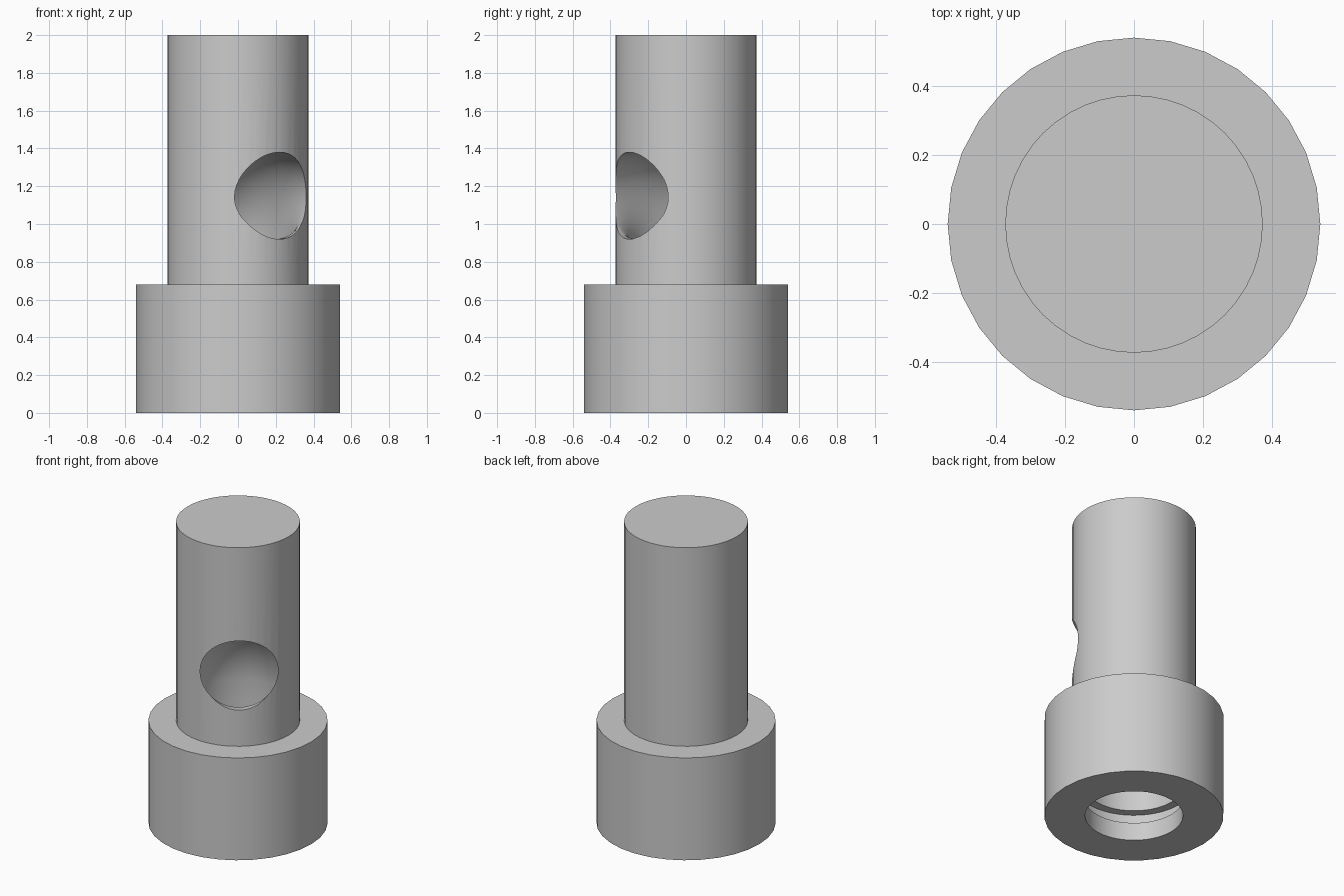
import bpy
import bmesh
from math import sin, cos, pi, radians
from mathutils import Vector

cube = bpy.data.objects.get("Cube")
if cube:
    bpy.data.objects.remove(cube)

grey = bpy.data.materials.new("plain_grey")
grey.use_nodes = True
colour = (0.6, 0.6, 0.6, 1)
grey.diffuse_color = colour
grey.node_tree.nodes["Principled BSDF"].inputs["Base Color"].default_value = colour

UP = Vector((0, 0, 1))
OUT = Vector((cos(radians(-53.7)), sin(radians(-53.7)), 0))  # side outlet direction
SIDE = UP.cross(OUT)


def loft(name, rings, sides, across, along):
    """Closed skin through rings of (centre, radius, tilt)."""
    bm = bmesh.new()
    loops = []
    for centre, radius, tilt in rings:
        lean = across * cos(tilt) - UP * sin(tilt)
        loops.append([bm.verts.new(centre + radius * (
            lean * cos(2 * pi * i / sides) + along * sin(2 * pi * i / sides)))
            for i in range(sides)])
    for a, b in zip(loops, loops[1:]):
        for i in range(sides):
            j = (i + 1) % sides
            bm.faces.new((a[i], a[j], b[j], b[i]))
    bm.faces.new(loops[0][::-1])
    bm.faces.new(loops[-1])
    bmesh.ops.recalc_face_normals(bm, faces=bm.faces)
    mesh = bpy.data.meshes.new(name)
    bm.to_mesh(mesh)
    bm.free()
    mesh.materials.append(grey)
    obj = bpy.data.objects.new(name, mesh)
    bpy.context.collection.objects.link(obj)
    return obj


def cylinder(name, radius, bottom, top, sides):
    rings = [(UP * bottom, radius, 0), (UP * top, radius, 0)]
    return loft(name, rings, sides, Vector((1, 0, 0)), Vector((0, 1, 0)))


# Inner passage: straight bore with a seal groove, then an elbow to the side outlet
BORE, OUTLET, BEND, START = 0.295, 0.23, 0.33, 0.82
profile = [(-0.1, BORE), (0.12, BORE), (0.12, 0.35), (0.205, 0.35), (0.205, BORE)]
passage = [(UP * z, r, 0) for z, r in profile]
steps = 10
for k in range(steps + 1):
    t = pi / 2 * k / steps
    centre = OUT * BEND * (1 - cos(t)) + UP * (START + BEND * sin(t))
    passage.append((centre, BORE + (OUTLET - BORE) * k / steps, t))
passage.append((OUT * 0.7 + UP * (START + BEND), OUTLET, pi / 2))
cutter = loft("passage_cutter", passage, 48, OUT, SIDE)
cutter.hide_render = True

# Wide collar below, narrow stem above
parts = [cylinder("collar", 0.54, 0, 0.68, 32),
         cylinder("stem", 0.373, 0.68, 2, 48)]

for part in parts:
    cut = part.modifiers.new("passage", 'BOOLEAN')
    cut.operation = 'DIFFERENCE'
    cut.solver = 'EXACT'
    cut.object = cutter
    bpy.ops.object.select_all(action='DESELECT')
    part.select_set(True)
    bpy.context.view_layer.objects.active = part
    bpy.ops.object.modifier_apply(modifier=cut.name)
    bpy.ops.object.shade_smooth_by_angle(angle=radians(30))

bpy.data.objects.remove(cutter)
